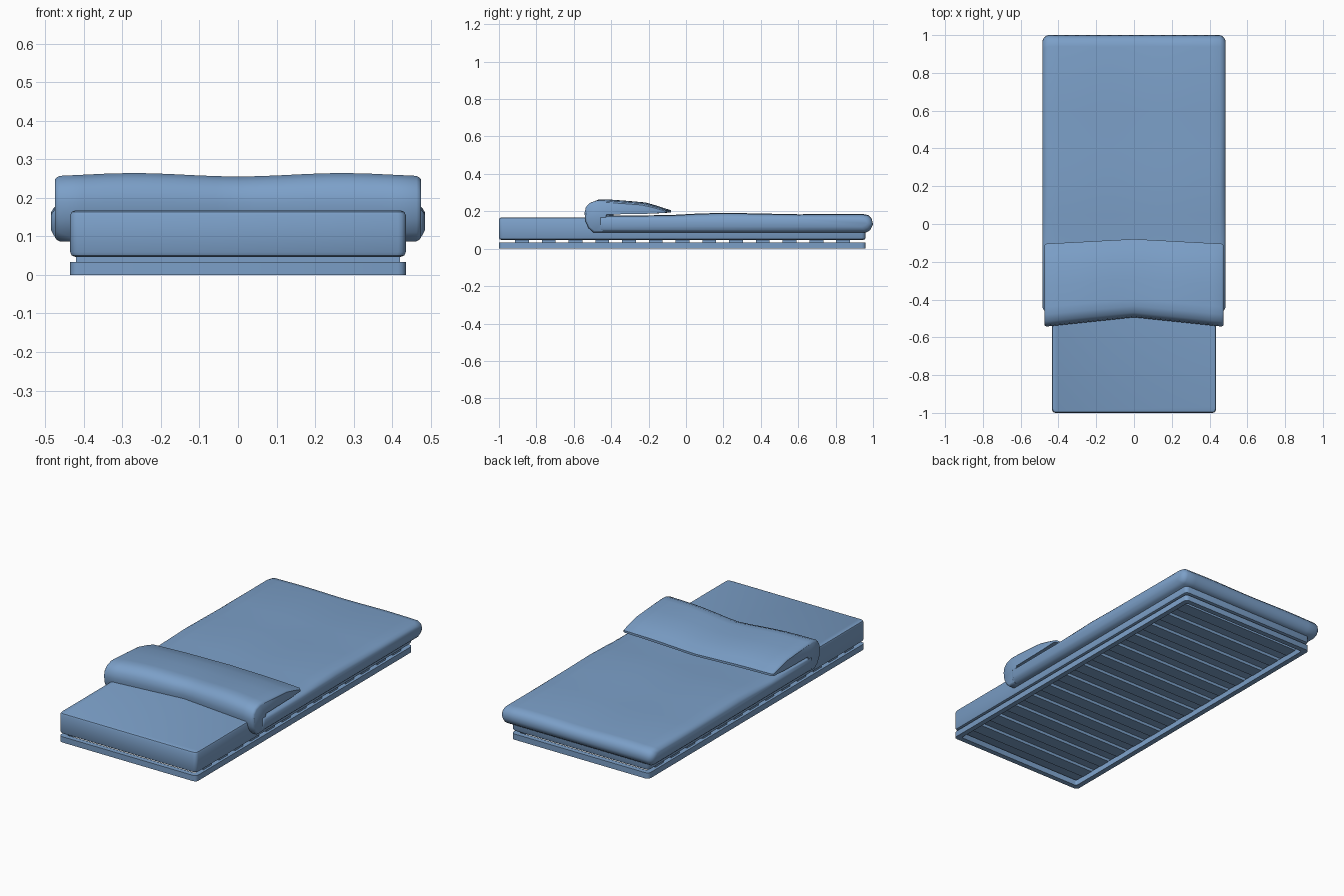
import bpy
import bmesh
from math import cos, sin, pi, radians

cube = bpy.data.objects.get("Cube")
if cube:
    bpy.data.objects.remove(cube)

blue = bpy.data.materials.new("soft_blue")
blue.use_nodes = True
COLOUR = (0.2, 0.35, 0.58, 1)
blue.diffuse_color = COLOUR
blue.node_tree.nodes["Principled BSDF"].inputs["Base Color"].default_value = COLOUR


def loft(name, rings, closed=False, smooth=True):
    """Skin matching rings of points; cap the ends, or join last to first."""
    bm = bmesh.new()
    loops = [[bm.verts.new(p) for p in ring] for ring in rings]
    count = len(loops[0])
    pairs = list(zip(loops, loops[1:]))
    if closed:
        pairs.append((loops[-1], loops[0]))
    else:
        bm.faces.new(loops[0])
        bm.faces.new(loops[-1])
    for a, b in pairs:
        for i in range(count):
            j = (i + 1) % count
            bm.faces.new((a[i], a[j], b[j], b[i]))
    bmesh.ops.recalc_face_normals(bm, faces=bm.faces)
    mesh = bpy.data.meshes.new(name)
    bm.to_mesh(mesh)
    bm.free()
    mesh.materials.append(blue)
    obj = bpy.data.objects.new(name, mesh)
    bpy.context.collection.objects.link(obj)
    if smooth:
        bpy.ops.object.select_all(action="DESELECT")
        obj.select_set(True)
        bpy.context.view_layer.objects.active = obj
        bpy.ops.object.shade_smooth_by_angle(angle=radians(40))
    return obj


def rounded_rect(hx, y0, y1, r, z, steps=3):
    """Rounded rectangle outline at height z."""
    corners = [(hx - r, y1 - r), (r - hx, y1 - r), (r - hx, y0 + r), (hx - r, y0 + r)]
    pts = []
    for k, (cx, cy) in enumerate(corners):
        for s in range(steps + 1):
            a = pi / 2 * (k + s / steps)
            pts.append((cx + r * cos(a), cy + r * sin(a), z))
    return pts


def box(name, hx, y0, y1, z0, z1):
    ring = [(-hx, y0), (hx, y0), (hx, y1), (-hx, y1)]
    return loft(name, [[(x, y, z) for x, y in ring] for z in (z0, z1)], smooth=False)


def cloth(name, profile, half_width, ends, warp):
    """Sweep a side profile across x, with rounded ends and a warp."""
    ys, zs = [p[0] for p in profile], [p[1] for p in profile]
    cy, cz = (min(ys) + max(ys)) / 2, (min(zs) + max(zs)) / 2
    hy, hz = max(ys) - cy, max(zs) - cz
    inner = half_width - ends[-1][0]
    sections = [(half_width - e, d) for e, d in ends]
    sections += [(inner * k / 8, 0) for k in range(7, -1, -1)]
    sections += [(-x, d) for x, d in reversed(sections[:-1])]
    rings = []
    for x, d in sections:
        ring = []
        for y, z in profile:
            y2 = cy + (y - cy) * (1 - d / hy)
            z2 = cz + (z - cz) * (1 - d / hz)
            ring.append((x, *warp(x, y2, z2)))
        rings.append(ring)
    return loft(name, rings)


# Base frame: a shallow open ring
loft("base_frame", [rounded_rect(0.435, -1, 0.96, 0.02, 0),
                    rounded_rect(0.435, -1, 0.96, 0.02, 0.033),
                    rounded_rect(0.405, -0.97, 0.93, 0.01, 0.033),
                    rounded_rect(0.405, -0.97, 0.93, 0.01, 0)], closed=True)

# Slats across the frame
SLATS = 13
for i in range(SLATS):
    y = -0.877 + i * 1.717 / (SLATS - 1)
    box(f"slat_{i + 1}", 0.42, y - 0.037, y + 0.037, 0.03, 0.048)

# Mattress with softened edges
mattress = []
Z0, Z1, R = 0.047, 0.167, 0.012
for base, sign, angles in ((Z0 + R, -1, (90, 45, 0)), (Z1 - R, 1, (0, 45, 90))):
    for a in angles:
        inset = R * (1 - cos(radians(a)))
        z = base + sign * R * sin(radians(a))
        mattress.append(rounded_rect(0.435 - inset, -1 + inset, 0.96 - inset, 0.02, z))
loft("mattress", mattress)


def wave(x):
    """Gentle double hump across the width."""
    return -0.009 * (0.5 + 0.5 * cos(2 * pi * x / 0.54))


# Blanket draped over the mattress
blanket_profile = [(-0.47, 0.087), (0.965, 0.087), (0.985, 0.1), (1.0, 0.13),
                   (0.993, 0.16), (0.975, 0.18), (0.94, 0.186), (0.6, 0.184),
                   (0.4, 0.188), (0.2, 0.192), (0.05, 0.187), (-0.1, 0.179),
                   (-0.47, 0.178)]


def blanket_warp(x, y, z):
    return y, z + wave(x) * 0.4 * (z > 0.17)


cloth("blanket", blanket_profile, 0.485,
      [(0, 0.03), (0.006, 0.017), (0.015, 0.007), (0.03, 0)], blanket_warp)

# Top end of the blanket, rolled over and folded back
fold_profile = [(-0.45, 0.087), (-0.497, 0.087), (-0.522, 0.11), (-0.538, 0.145),
                (-0.544, 0.19), (-0.537, 0.225), (-0.517, 0.25), (-0.48, 0.264),
                (-0.44, 0.264), (-0.33, 0.256), (-0.23, 0.247), (-0.16, 0.227),
                (-0.105, 0.208), (-0.105, 0.195), (-0.2, 0.189), (-0.43, 0.184)]


def fold_warp(x, y, z):
    back = (y + 0.54) / 0.44
    shift = (0.05 - 0.025 * back) * (1 - abs(x) / 0.475)
    return y + shift, z + wave(x) * max(0, z - 0.18) / 0.085


cloth("blanket_fold", fold_profile, 0.475,
      [(0, 0.01), (0.004, 0.005), (0.012, 0)], fold_warp)
